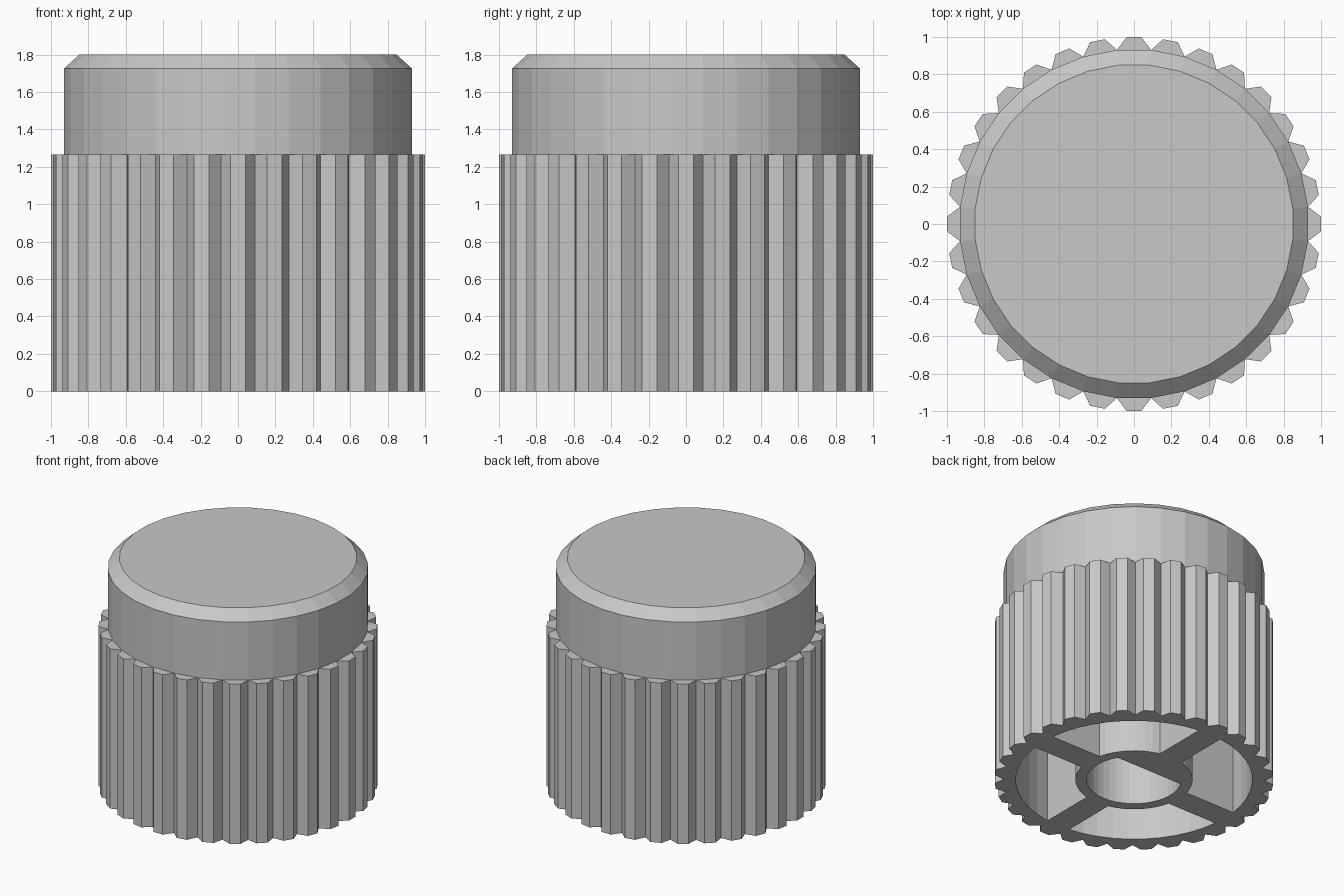
import bpy
import bmesh
from math import cos, sin, pi, sqrt, asin, atan2

cube = bpy.data.objects.get("Cube")
if cube:
    bpy.data.objects.remove(cube, do_unlink=True)

RIBS = 32
STEP = 2 * pi / RIBS
R_TIP, R_BODY, R_TOP = 1.0, 0.935, 0.853
Z_GRIP, Z_BEVEL, Z_TOP = 1.265, 1.725, 1.8
R_RIM, R_HUB, R_BORE = 0.85, 0.42, 0.34
SPOKE_HALF, FLAT_Y, Z_CAVITY = 0.1, 0.17, 1.6

grey = bpy.data.materials.new("plain_grey")
grey.use_nodes = True
color = (0.58, 0.58, 0.58, 1)
grey.diffuse_color = color
grey.node_tree.nodes["Principled BSDF"].inputs["Base Color"].default_value = color


def finish(name, bm):
    """Turn a bmesh into a flat-shaded grey object."""
    bmesh.ops.recalc_face_normals(bm, faces=bm.faces)
    mesh = bpy.data.meshes.new(name)
    bm.to_mesh(mesh)
    bm.free()
    mesh.materials.append(grey)
    obj = bpy.data.objects.new(name, mesh)
    bpy.context.collection.objects.link(obj)
    return obj


def polar(r, a):
    return (r * cos(a), r * sin(a))


def ring(bm, outline, z):
    return [bm.verts.new((x, y, z)) for x, y in outline]


def bridge(bm, low, high):
    n = len(low)
    for i in range(n):
        j = (i + 1) % n
        bm.faces.new((low[i], low[j], high[j], high[i]))


def arc(r, start, end, steps):
    return [polar(r, start + (end - start) * i / steps) for i in range(steps + 1)]


def prism(name, outline, z0, z1):
    bm = bmesh.new()
    low, high = ring(bm, outline, z0), ring(bm, outline, z1)
    bridge(bm, low, high)
    bm.faces.new(low)
    bm.faces.new(high)
    return finish(name, bm)


# Ribbed grip and bevelled cap, sharing the valley vertices between ribs
bm = bmesh.new()
grip, valleys = [], []
for i in range(RIBS):
    a = i * STEP
    valleys.append(polar(R_BODY, a - STEP / 2))
    grip += [valleys[-1], polar(R_TIP, a - 0.04), polar(R_TIP, a + 0.04)]
low, high = ring(bm, grip, 0), ring(bm, grip, Z_GRIP)
bridge(bm, low, high)
bm.faces.new(low)
for i in range(0, len(high), 3):
    bm.faces.new((high[i], high[i + 1], high[i + 2], high[(i + 3) % len(high)]))
cap_base = high[::3]
cap_edge = ring(bm, valleys, Z_BEVEL)
cap_top = ring(bm, [(x * R_TOP / R_BODY, y * R_TOP / R_BODY) for x, y in valleys], Z_TOP)
bridge(bm, cap_base, cap_edge)
bridge(bm, cap_edge, cap_top)
bm.faces.new(cap_top)
knob = finish("knob", bm)

# Four underside pockets, leaving a rim, a hub and straight spokes
cutters = []
outer, inner = asin(SPOKE_HALF / R_RIM), asin(SPOKE_HALF / R_HUB)
for k in range(4):
    q = k * pi / 2
    outline = arc(R_RIM, q + outer, q + pi / 2 - outer, 10)
    outline += arc(R_HUB, q + pi / 2 - inner, q + inner, 8)
    cutters.append(prism("pocket_cutter", outline, -0.1, Z_CAVITY))

# D-shaped shaft bore with its flat towards the back
flat = atan2(FLAT_Y, sqrt(R_BORE ** 2 - FLAT_Y ** 2))
bore = arc(R_BORE, pi - flat, 2 * pi + flat, 28)
cutters.append(prism("bore_cutter", bore, -0.1, Z_CAVITY))

# Cut the cavities, then drop the cutters
bpy.context.view_layer.objects.active = knob
for cutter in cutters:
    cutter.hide_render = True
    mod = knob.modifiers.new("cavity", "BOOLEAN")
    mod.operation = "DIFFERENCE"
    mod.solver = "EXACT"
    mod.object = cutter
    bpy.ops.object.modifier_apply(modifier=mod.name)
    bpy.data.objects.remove(cutter, do_unlink=True)
